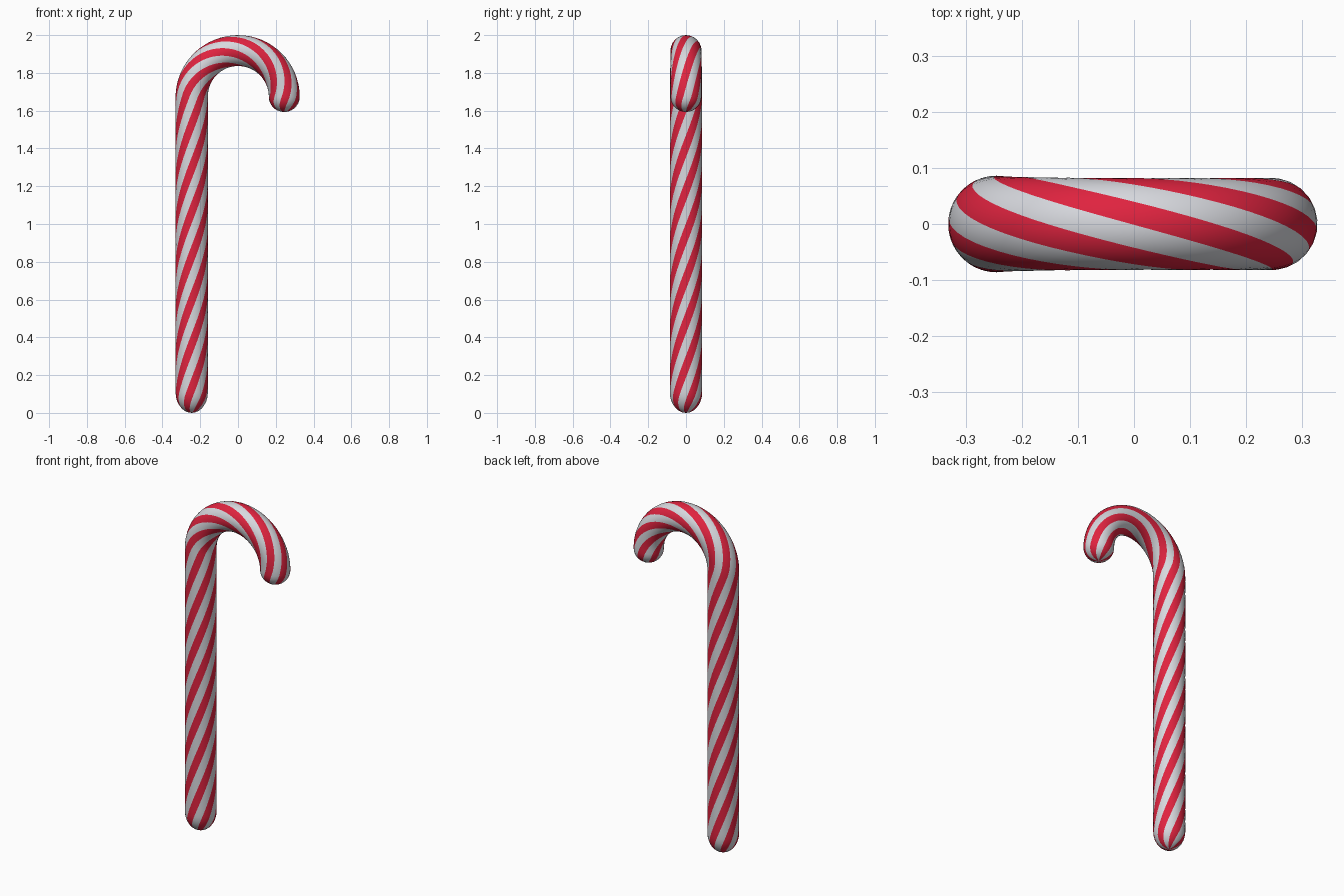
import bpy, bmesh, math
from mathutils import Vector

if "Cube" in bpy.data.objects:
    bpy.data.objects.remove(bpy.data.objects["Cube"])

SIDES, STRIPES, PITCH = 24, 6, 1.4
ARC_R, ARC_Z = 0.245, 1.673
R_STEM, R_HOOK = 0.086, 0.082
CAP0, CAP1 = 0.11, 0.08
S_TOP = ARC_Z + ARC_R * math.pi / 2      # path length at top of the hook
S_ARC = ARC_Z + ARC_R * math.pi          # path length at end of the hook
S_END = S_ARC + CAP1


def material(name, rgb):
    m = bpy.data.materials.new(name)
    m.diffuse_color = (*rgb, 1)
    m.use_nodes = True
    m.node_tree.nodes["Principled BSDF"].inputs["Base Color"].default_value = m.diffuse_color
    return m


def path(s):
    """Centre and outward direction: straight stem, half-circle hook, short drop."""
    if s < ARC_Z:
        return Vector((-ARC_R, 0, s)), Vector((-1, 0, 0))
    t = min((s - ARC_Z) / ARC_R, math.pi)
    out = Vector((-math.cos(t), 0, math.sin(t)))
    return Vector((0, 0, ARC_Z)) + out * ARC_R - Vector((0, 0, max(0, s - S_ARC))), out


def radius(s):
    k = min(max((s - ARC_Z) / 0.3, 0), 1)
    r = R_STEM + (R_HOOK - R_STEM) * k
    if s < CAP0:
        r *= math.sqrt(max(0, 1 - (1 - s / CAP0) ** 2))
    if s > S_ARC:
        r *= math.sqrt(max(0, 1 - ((s - S_ARC) / CAP1) ** 2))
    return r


# ring positions: rounded foot, stem, hook, rounded tip
Q = math.pi / 2
steps = [CAP0 * (1 - math.cos(Q * i / 7)) for i in range(1, 7)]
steps += [CAP0 + (ARC_Z - CAP0) * i / 48 for i in range(48)]
steps += [ARC_Z + ARC_R * math.pi * i / 32 for i in range(33)]
steps += [S_ARC + CAP1 * math.sin(Q * i / 7) for i in range(1, 7)]

bm = bmesh.new()
rings = []
for s in steps:
    c, out = path(s)
    r = radius(s)
    twist = math.radians(-1) - 2 * math.pi * (s - S_TOP) / PITCH
    ring = []
    for k in range(SIDES):
        a = twist + 2 * math.pi * k / SIDES
        ring.append(bm.verts.new(c + r * (math.cos(a) * out + Vector((0, math.sin(a), 0)))))
    rings.append(ring)
foot = bm.verts.new(path(0)[0])
tip = bm.verts.new(path(S_END)[0])

# twisted columns of faces, alternating red and white
band = SIDES // (2 * STRIPES)
for k in range(SIDES):
    n = (k + 1) % SIDES
    faces = [bm.faces.new((a[k], a[n], b[n], b[k])) for a, b in zip(rings, rings[1:])]
    faces.append(bm.faces.new((foot, rings[0][n], rings[0][k])))
    faces.append(bm.faces.new((tip, rings[-1][k], rings[-1][n])))
    for f in faces:
        f.material_index = (k // band) % 2
        f.smooth = True
bmesh.ops.recalc_face_normals(bm, faces=bm.faces)

mesh = bpy.data.meshes.new("candy_cane")
bm.to_mesh(mesh)
bm.free()
mesh.materials.append(material("red stripe", (0.74, 0.017, 0.05)))
mesh.materials.append(material("white candy", (0.68, 0.69, 0.73)))
obj = bpy.data.objects.new("candy_cane", mesh)
bpy.context.collection.objects.link(obj)
